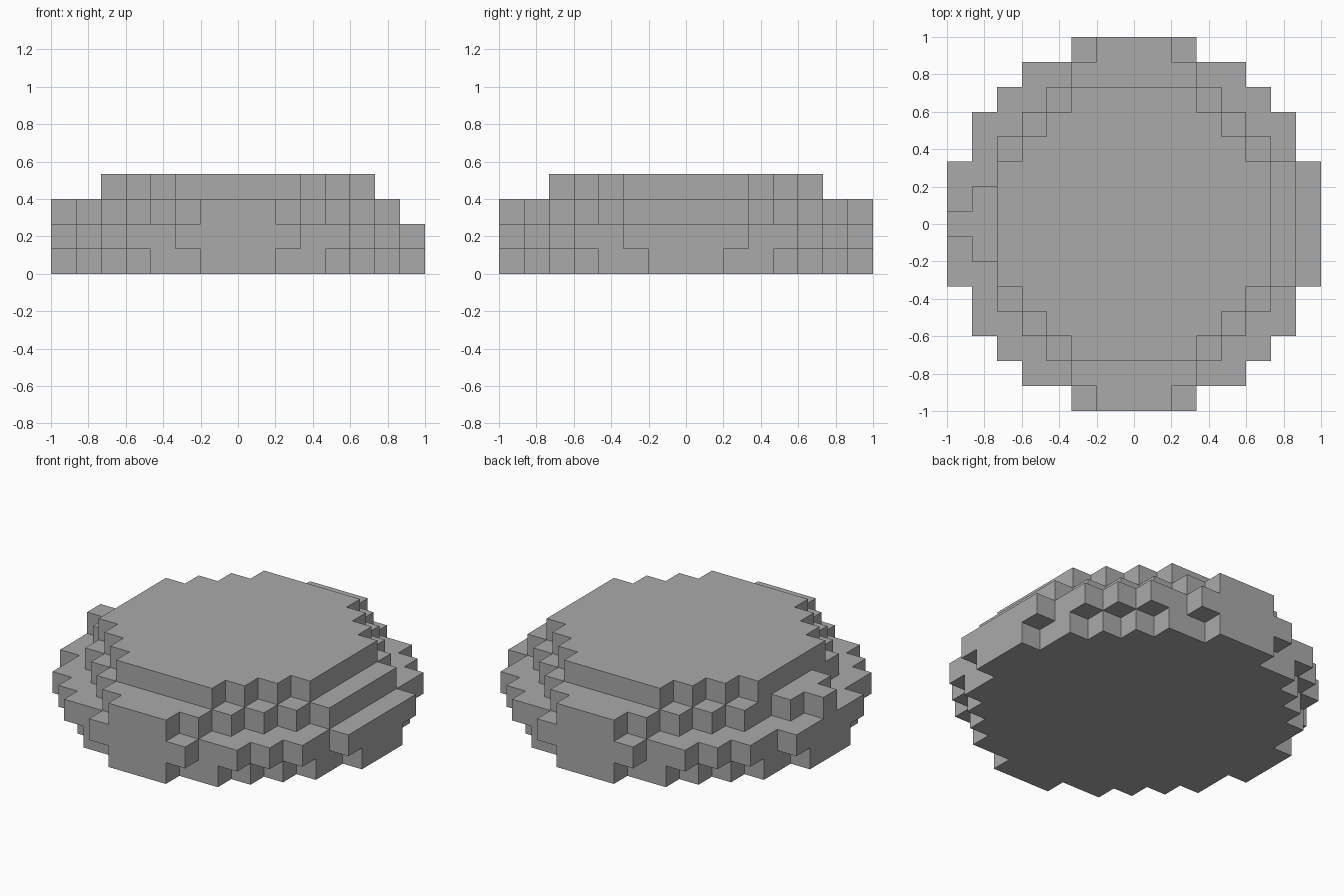
import bpy
import bmesh
import math
from mathutils import Vector

cube = bpy.data.objects.get("Cube")
if cube:
    bpy.data.objects.remove(cube, do_unlink=True)

CELL = 2 / 15

# Stone colour
stone = bpy.data.materials.new("stone grey")
stone.use_nodes = True
colour = (0.402, 0.402, 0.402, 1)
stone.diffuse_color = colour
stone.node_tree.nodes["Principled BSDF"].inputs["Base Color"].default_value = colour

# Each layer, bottom up: reach to the left and to the right for rows 0, 1, 2... out from the middle
base = [7, 7, 6, 6, 5, 4, 3, 1]
rim = [7, 7, 7, 6, 6, 5, 4, 2]
shoulder = [6, 6, 6, 5, 4, 3, 2, 1]
shoulder_spur = [7, 6, 5] + shoulder[3:]   # stepped spur on the -x side
top = [5, 5, 5, 4, 3, 2]
layers = [(base, base), (rim, rim), (shoulder_spur, shoulder), (top, top)]

filled = set()
for z, (low, high) in enumerate(layers):
    for row, (a, b) in enumerate(zip(low, high)):
        for x in range(-a, b + 1):
            filled.update({(x, row, z), (x, -row, z)})


def build_blocks(name, cells):
    """Make the outer skin of a set of cells as one mesh with merged flat faces."""
    bm = bmesh.new()
    corners = {}

    def corner(p):
        key = tuple(round(2 * c) for c in p)
        if key not in corners:
            corners[key] = bm.verts.new(p * CELL)
        return corners[key]

    for cell in sorted(cells):
        centre = Vector(cell) + Vector((0, 0, 0.5))
        for axis in range(3):
            for sign in (-1, 1):
                n = Vector((0, 0, 0))
                n[axis] = sign
                if tuple(int(c + d) for c, d in zip(cell, n)) in cells:
                    continue
                u = Vector((0, 0, 0))
                u[(axis + 1) % 3] = 1
                v = n.cross(u)
                bm.faces.new([corner(centre + (n + u * i + v * j) / 2)
                              for i, j in ((-1, -1), (1, -1), (1, 1), (-1, 1))])

    # Merge coplanar squares into broad flat faces
    bmesh.ops.dissolve_limit(bm, angle_limit=math.radians(1),
                             verts=bm.verts, edges=bm.edges)
    mesh = bpy.data.meshes.new(name)
    bm.to_mesh(mesh)
    bm.free()
    mesh.materials.append(stone)
    obj = bpy.data.objects.new(name, mesh)
    bpy.context.collection.objects.link(obj)
    return obj


build_blocks("stepped_round_block", filled)
